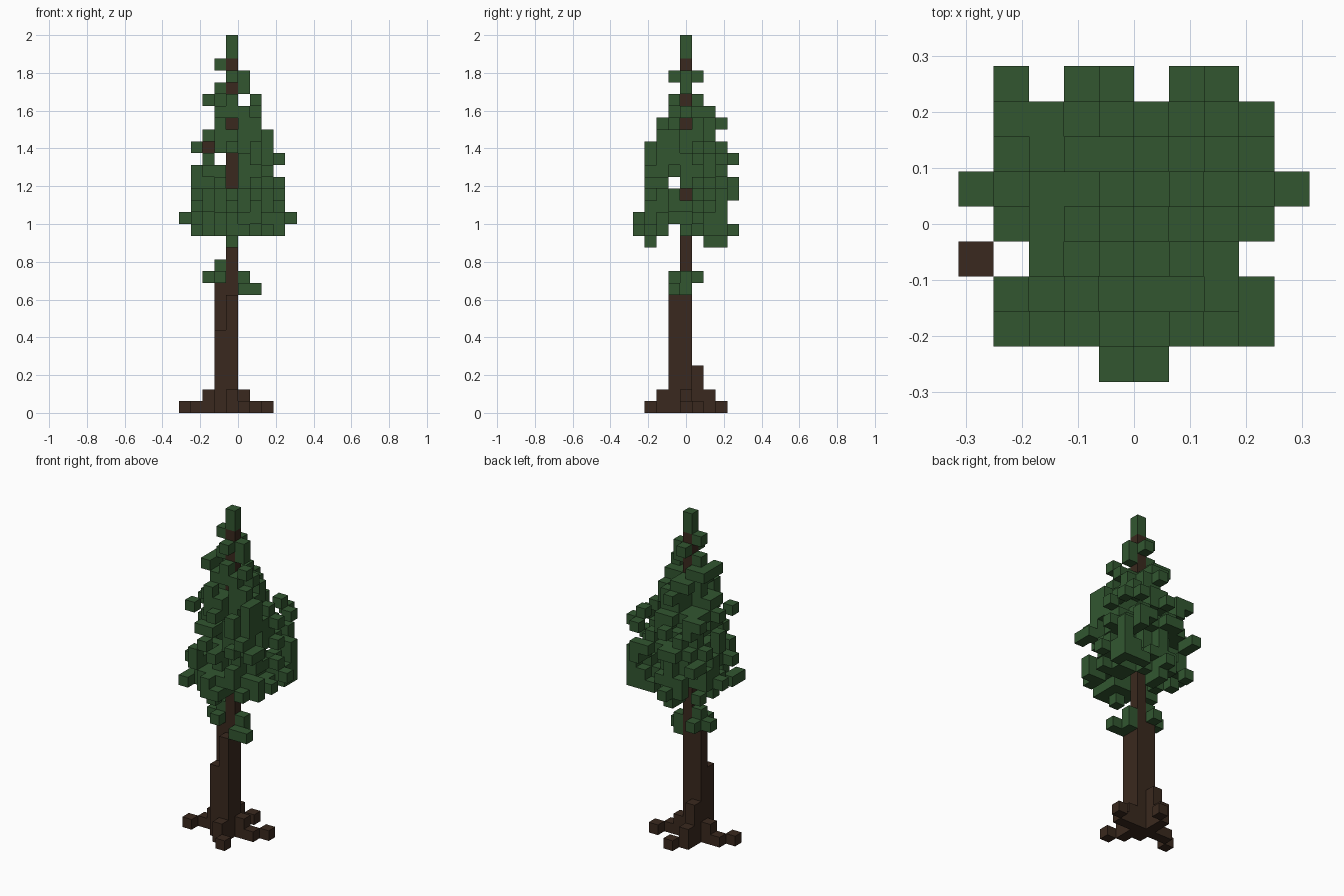
import bpy, bmesh, random, math
from mathutils import Vector

random.seed(11)
old = bpy.data.objects.get("Cube")
if old:
    bpy.data.objects.remove(old, do_unlink=True)

U = 1 / 16                      # edge of one block
MID = 4                         # trunk column in both directions


def material(name, rgb):
    m = bpy.data.materials.new(name)
    m.use_nodes = True
    m.diffuse_color = (*rgb, 1)
    m.node_tree.nodes["Principled BSDF"].inputs["Base Color"].default_value = (*rgb, 1)
    return m


BARK = material("dark brown bark", (0.042, 0.022, 0.013))
LEAF = material("forest green needles", (0.032, 0.094, 0.030))


def block_object(name, cells, mat):
    """Join grid blocks into one skin, leaving out the faces between blocks."""
    bm = bmesh.new()
    for c in sorted(cells):
        for axis in range(3):
            for sign in (-1, 1):
                n = [0, 0, 0]
                n[axis] = sign
                if tuple(a + b for a, b in zip(c, n)) in cells:
                    continue
                u, v = Vector(), Vector()
                u[(axis + 1) % 3] = v[(axis + 2) % 3] = U / 2
                mid = Vector(((c[0] - 4.5) * U, (c[1] - 4) * U, (c[2] + 0.5) * U))
                mid += Vector(n) * U / 2
                ring = [mid - u - v, mid + u - v, mid + u + v, mid - u + v]
                bm.faces.new([bm.verts.new(p) for p in ring[::sign]])
    bmesh.ops.remove_doubles(bm, verts=bm.verts, dist=U / 100)
    me = bpy.data.meshes.new(name)
    bm.to_mesh(me)
    bm.free()
    me.materials.append(mat)
    ob = bpy.data.objects.new(name, me)
    bpy.context.scene.collection.objects.link(ob)


# Trunk: stepped columns around one tall core
columns = {(4, 4): 30, (3, 4): 11, (4, 3): 10, (3, 3): 7, (3, 5): 4}
trunk = {(i, j, k) for (i, j), top in columns.items() for k in range(top)}
block_object("trunk", trunk, BARK)

# Roots: four crooked arms, each with a raised block by the trunk
arms = [[(2, 4), (1, 4), (0, 3)],
        [(4, 2), (5, 1)],
        [(5, 4), (6, 4), (7, 5)],
        [(3, 6), (4, 7)]]
roots = {(i, j, 0) for arm in arms for i, j in arm}
roots |= {(*arm[0], 1) for arm in arms}
block_object("roots", roots, BARK)

# Short branch inside the crown, with needles round its tip
branch = {(3, 4, 22), (2, 4, 22)}
block_object("branch", branch, BARK)
tip_cover = {(1, 4, 22), (2, 5, 22), (3, 5, 22), (3, 3, 22), (2, 4, 23), (2, 4, 21)}

# Small tufts low on the trunk
tufts = {(3, 4, 12), (3, 4, 11), (2, 4, 11), (3, 3, 11), (3, 5, 11),
         (5, 4, 11), (5, 4, 10), (5, 3, 10), (6, 3, 10)}
block_object("low_tufts", tufts, LEAF)

# Crown layers from the tip down: first and last block across, then in depth
LAYERS = [(4, 4, 4, 4), (4, 4, 4, 4), (3, 4, 4, 4), (4, 5, 3, 5), (3, 5, 4, 4),
          (2, 6, 3, 5), (3, 6, 3, 6), (3, 6, 2, 7), (2, 7, 2, 6), (1, 7, 1, 7),
          (2, 8, 1, 8), (1, 7, 1, 7), (1, 8, 1, 8), (1, 8, 1, 8), (1, 8, 1, 7),
          (0, 9, 0, 7), (1, 8, 0, 8)]
# Rows of the plan that differ from the usual width
PLAN = {0: (4, 5), 3: range(2, 8), 5: range(10), 8: (1, 3, 4, 6, 7)}
USUAL = range(1, 9)
# Wood left bare towards the front and the left side, and gaps right through
BARE_FRONT = {(4, 29), (4, 27), (4, 24), (4, 21), (4, 19), (2, 22)}
BARE_SIDE = {29, 26, 24, 18}
GAP_ACROSS = {(3, 21), (5, 26)}
GAP_DEPTH = {(3, 19), (3, 15)}
SKIRT = 16                      # from here down the crown is open round the trunk
wood = trunk | branch


def is_open(i, j, k):
    """True where a leaf block would fill a gap, cover bare wood or hit wood."""
    return ((i, k) in GAP_ACROSS or (j, k) in GAP_DEPTH or (i, j, k) in wood
            or ((i, k) in BARE_FRONT and j < MID)
            or (k in BARE_SIDE and j == MID and i > MID)
            or (k <= SKIRT and max(abs(i - MID), abs(j - MID)) < 2)
            or i not in PLAN.get(j, USUAL))


# Dense near the axis, ragged towards the rim
crown, allowed = set(), set()
for n, (x0, x1, y0, y1) in enumerate(LAYERS):
    k = 31 - n
    wx = max(1.5, 4.5 - x0, x1 - 4.5)
    wy = max(1, 4 - y0, y1 - 4)
    spread = {(i, j, k): math.hypot((i - 4.5) / wx, (j - 4) / wy)
              for i in range(x0, x1 + 1) for j in range(y0, y1 + 1)
              if not is_open(i, j, k)}
    keep = {c for c, d in spread.items()
            if random.random() < (1 if d < 0.35 else 0.98 - 0.48 * d)}
    # every row and column of the layer gets at least one block
    for axis, span in ((0, range(x0, x1 + 1)), (1, range(y0, y1 + 1))):
        for place in span:
            line = [c for c in spread if c[axis] == place]
            if line and keep.isdisjoint(line):
                keep.add(min(line, key=spread.get))
    crown |= keep
    allowed |= set(spread)
crown |= tip_cover

# Fill every column of the plan at least once
for j in range(9):
    for i in PLAN.get(j, USUAL):
        stack = sorted(c for c in allowed if c[:2] == (i, j))
        if stack and crown.isdisjoint(stack):
            crown.add(random.choice(stack))

# Blocks hanging below the crown
crown |= {(4, 1, 14), (4, 6, 14), (4, 7, 14)}
block_object("crown", crown, LEAF)
